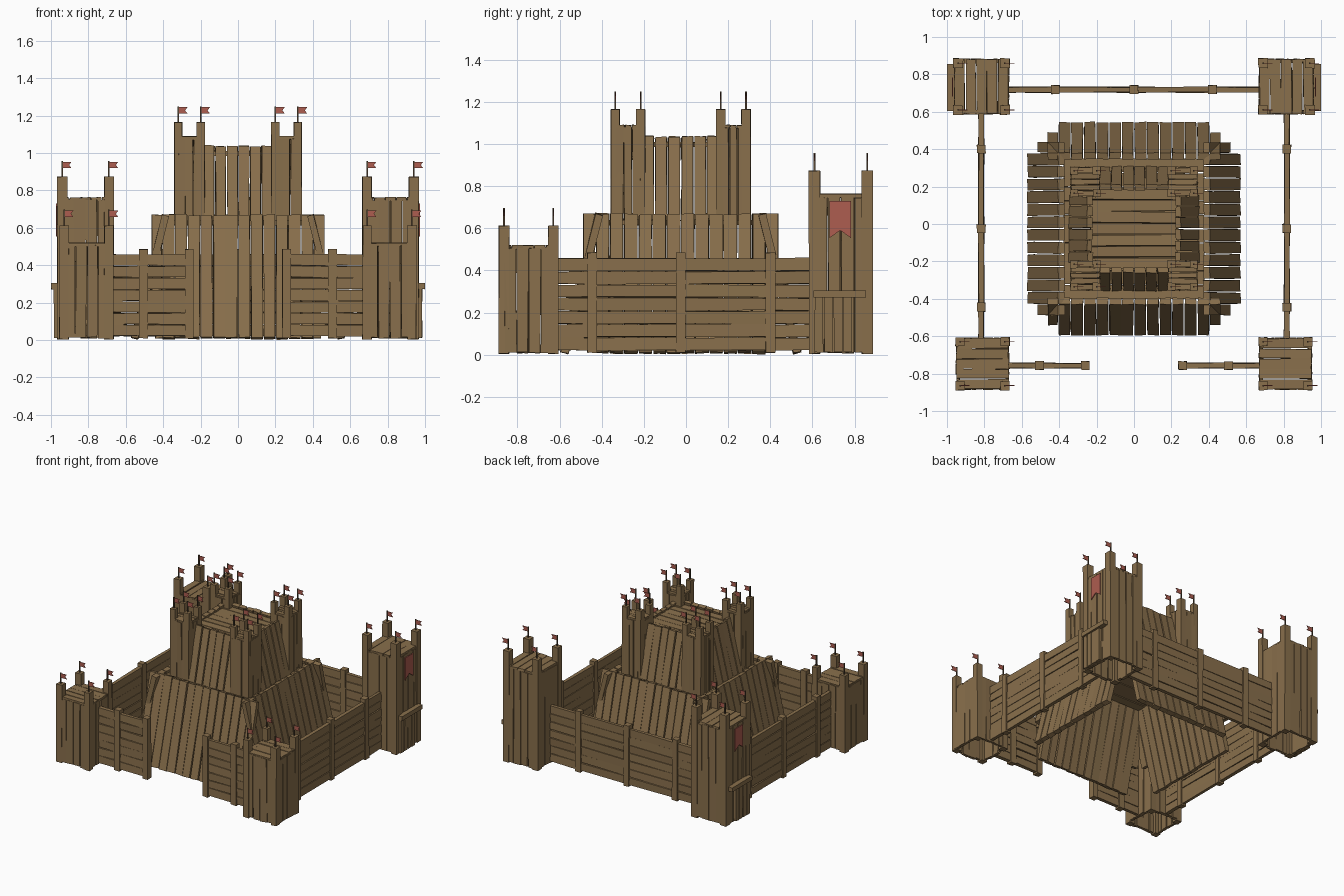
import bpy, bmesh, math, random
from mathutils import Matrix, Vector

if "Cube" in bpy.data.objects:
    bpy.data.objects.remove(bpy.data.objects["Cube"])

random.seed(4)
R = random.uniform
CY = -0.025  # keep centre in y


def material(name, col):
    m = bpy.data.materials.new(name)
    m.diffuse_color = (*col, 1)
    m.use_nodes = True
    m.node_tree.nodes["Principled BSDF"].inputs["Base Color"].default_value = m.diffuse_color
    return m


WOOD = material("wood", (0.25, 0.16, 0.072))
DARK = material("pole_wood", (0.10, 0.065, 0.035))
RED = material("red_cloth", (0.42, 0.11, 0.08))


def finish(bm, name, mat):
    bmesh.ops.recalc_face_normals(bm, faces=bm.faces)
    me = bpy.data.meshes.new(name)
    bm.to_mesh(me)
    bm.free()
    me.materials.append(mat)
    ob = bpy.data.objects.new(name, me)
    bpy.context.collection.objects.link(ob)


def box(bm, lo, hi, jit=0.0, mat=Matrix()):
    """Box between two corners, its vertices nudged for a rough-hewn look."""
    c = [(a + b) / 2 for a, b in zip(lo, hi)]
    s = [b - a for a, b in zip(lo, hi)]
    geo = bmesh.ops.create_cube(bm, size=1)
    for v in geo["verts"]:
        p = Vector(c[i] + v.co[i] * s[i] + R(-jit, jit) for i in range(3))
        v.co = mat @ p


def cloth(bm, pts, thick, mat=Matrix()):
    """Thin flat cloth from an outline in x/z, thickened along y."""
    a = [bm.verts.new(mat @ Vector((x, -thick / 2, z))) for x, z in pts]
    b = [bm.verts.new(mat @ Vector((x, thick / 2, z))) for x, z in pts]
    bm.faces.new(a)
    bm.faces.new(b[::-1])
    for i in range(len(a)):
        j = (i + 1) % len(a)
        bm.faces.new((a[i], b[i], b[j], a[j]))


def deck(bm, x0, x1, y0, y1, z0, z1, n, along_x):
    """Row of floor boards."""
    for i in range(n):
        a, b = i / n, (i + 1) / n
        if along_x:
            d = (y1 - y0)
            box(bm, (x0, y0 + d * a + .002, z0), (x1, y0 + d * b - .002, z1), .003)
        else:
            d = (x1 - x0)
            box(bm, (x0 + d * a + .002, y0, z0), (x0 + d * b - .002, y1, z1), .003)


def tower(name, cx, cy, hx, hy, z0, zdeck, ztop, pw, n, along_x):
    """Square tower: corner posts, plank sides, deck, four flags."""
    bm, poles, flags = bmesh.new(), bmesh.new(), bmesh.new()
    for sx in (-1, 1):
        for sy in (-1, 1):
            x, y = cx + sx * hx, cy + sy * hy
            box(bm, (x - pw, y - pw, z0), (x + pw, y + pw, ztop), .002)
            box(poles, (x - .004, y - .004, ztop - .01), (x + .004, y + .004, ztop + .085))
            cloth(flags, [(0, .08), (.05, .08), (.037, .063), (.05, .046), (0, .046)], .004,
                  Matrix.Translation((x, y, ztop)))
    for s in (-1, 1):
        for i in range(n):
            a, b = -1 + 2 * i / n, -1 + 2 * (i + 1) / n
            zt, zb = zdeck - .012 + R(-.006, .004), z0 + R(.003, .014)
            y = cy + s * (hy + pw * .45)
            box(bm, (cx + a * hx + .002, y - .011, zb), (cx + b * hx - .002, y + .011, zt), .003)
            x = cx + s * (hx + pw * .45)
            box(bm, (x - .011, cy + a * hy + .002, zb), (x + .011, cy + b * hy - .002, zt), .003)
    ex, ey = hx + pw * .8, hy + pw * .8
    deck(bm, cx - ex, cx + ex, cy - ey, cy + ey, zdeck - .018, zdeck, 5, along_x)
    finish(bm, name, WOOD)
    finish(poles, name + "_flag_poles", DARK)
    finish(flags, name + "_flags", RED)


def wall(name, start, end, fixed, posts, along_x):
    """Palisade of horizontal boards between upright posts."""
    bm = bmesh.new()

    def put(a0, a1, w, z0, z1, j):
        lo, hi = (a0, fixed - w), (a1, fixed + w)
        if not along_x:
            lo, hi = lo[::-1], hi[::-1]
        box(bm, (*lo, z0), (*hi, z1), j)

    stops = sorted({start, end, *posts})
    rows, h = 7, .44 / 7
    for a, b in zip(stops, stops[1:]):
        for r in range(rows):
            z = .02 + r * h
            put(a, b, .014, z + .002, z + h - .002, .003)
    for p in posts:
        put(p - .023, p + .023, .023, .01, .485, .002)
    finish(bm, name, WOOD)


def tier(name, dx, dy, z0, z1, run, half, n, thick, corner):
    """Four leaning plank faces around the keep."""
    bm = bmesh.new()
    h = z1 - z0
    length, ang = math.hypot(run, h), math.atan2(run, h)
    for k in range(4):
        d = dx if k % 2 else dy
        m = (Matrix.Translation((0, CY, 0)) @ Matrix.Rotation(k * math.pi / 2, 4, 'Z')
             @ Matrix.Translation((0, -d, z0)) @ Matrix.Rotation(-ang, 4, 'X'))
        w = 2 * half / n
        for i in range(n):
            u = -half + i * w
            box(bm, (u + .003, 0, R(0, .006)), (u + w - .003, thick, length + R(-.005, .003)),
                .003, m)
        if corner:  # short planks closing the corners
            for s in (-1, 1):
                u = s * (half + corner / 2 + .002)
                box(bm, (u - corner / 2, 0, length * .33), (u + corner / 2, thick, length),
                    .002, m)
    finish(bm, name, WOOD)


# Corner towers
for s, side in ((-1, "left"), (1, "right")):
    tower(f"front_{side}_tower", s * .81, -.747, .12, .117, .005, .52, .612, .024, 4, True)
    tower(f"back_{side}_tower", s * .815, .735, .125, .125, .005, .763, .873, .026, 4, False)

    # Porch on the outer side of the back tower
    bm = bmesh.new()
    for i in range(4):
        y = .612 + i * .045
        box(bm, (s * .968 - .016, y, .012), (s * .968 + .016, y + .038, .275), .002)
    box(bm, (s * .978 - .021, .605, .272), (s * .978 + .021, .855, .305), .001)
    finish(bm, f"{side}_porch", WOOD)

    # Hanging banner
    bm = bmesh.new()
    cloth(bm, [(-.05, .73), (.05, .73), (.05, .555), (0, .59), (-.05, .555)], .006,
          Matrix.Translation((s * .97, .732, 0)) @ Matrix.Rotation(math.pi / 2, 4, 'Z'))
    finish(bm, f"{side}_banner", RED)

    # Side walls and front wall halves
    wall(f"{side}_wall", -.62, .60, s * .817, [-.445, -.025, .40], False)
    wall(f"front_{side}_wall", s * .67 if s < 0 else .26, -.26 if s < 0 else .67, -.757,
         [s * .505, s * .26], True)
wall("back_wall", -.67, .67, .718, [-.42, 0, .42], True)

# Keep: lower and upper leaning tiers with floors
tier("keep_lower_tier", .57, .57, .012, .67, .165, .405, 12, .036, .055)
tier("keep_upper_tier", .35, .335, .63, 1.037, .10, .185, 6, .03, 0)
bm = bmesh.new()
deck(bm, -.375, .375, CY - .375, CY + .375, .615, .64, 10, True)
finish(bm, "lower_floor", WOOD)
bm = bmesh.new()
deck(bm, -.235, .235, CY - .215, CY + .215, .985, 1.01, 7, True)
finish(bm, "upper_floor", WOOD)

# Keep corner turrets
for sx, side in ((-1, "left"), (1, "right")):
    for sy, end in ((-1, "front"), (1, "back")):
        tower(f"{end}_{side}_turret", sx * .26, CY + sy * .25, .06, .06, .62, 1.09, 1.165,
              .021, 3, True)
